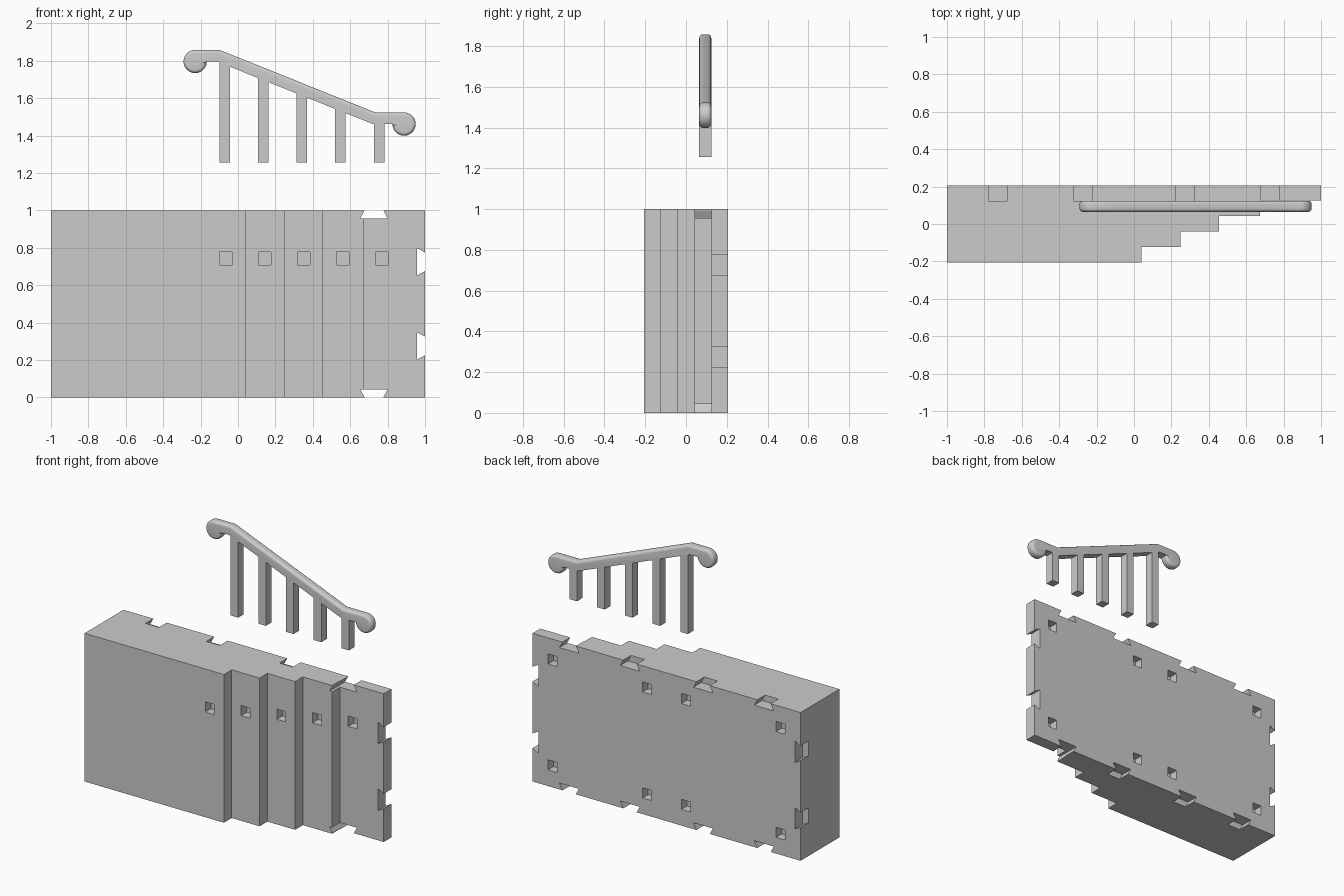
import bpy, bmesh, math

if "Cube" in bpy.data.objects:
    bpy.data.objects.remove(bpy.data.objects["Cube"])

STEP = 0.083
LEVELS = [-0.207 + STEP * i for i in range(5)]
BACK = 0.207
FRONT_OF_PLATE = BACK - STEP


def prism(bm, pts, offset):
    """Extrude a closed 3D outline by an offset vector."""
    face = bm.faces.new([bm.verts.new(p) for p in pts])
    ext = bmesh.ops.extrude_face_region(bm, geom=[face])
    moved = [g for g in ext["geom"] if isinstance(g, bmesh.types.BMVert)]
    bmesh.ops.translate(bm, verts=moved, vec=offset)
    bmesh.ops.recalc_face_normals(bm, faces=bm.faces[:])


def box(bm, x0, x1, y0, y1, z0, z1):
    prism(bm, [(x0, y0, z0), (x1, y0, z0), (x1, y0, z1), (x0, y0, z1)], (0, y1 - y0, 0))


def make(name, bm):
    mesh = bpy.data.meshes.new(name)
    bm.to_mesh(mesh)
    bm.free()
    obj = bpy.data.objects.new(name, mesh)
    bpy.context.collection.objects.link(obj)
    return obj


# Stepped block: stair outline in plan, extruded upward
bm = bmesh.new()
edges_x = [-1, 0.04, 0.248, 0.455, 0.673, 1]
outline = []
for i, y in enumerate(LEVELS):
    outline += [(edges_x[i], y, 0), (edges_x[i + 1], y, 0)]
outline += [(1, BACK, 0), (-1, BACK, 0)]
prism(bm, outline, (0, 0, 1))
block = make("stair_block", bm)

# Dovetail notches round the rim, wider inside than at the edge
bm = bmesh.new()
dovetail = [(-0.039, 0.02), (0.039, 0.02), (0.073, -0.043), (-0.073, -0.043)]
for x in (-0.727, -0.273, 0.273, 0.727):
    front = 0.0 if x > 0.7 else FRONT_OF_PLATE
    for edge, s in ((1, 1), (0, -1)):
        prism(bm, [(x + w, front, edge + s * d) for w, d in dovetail], (0, 0.25 - front, 0))
for z in (0.275, 0.725):
    for s in (-1, 1):
        front = FRONT_OF_PLATE if s < 0 else 0.0
        prism(bm, [(s * (1 + d), front, z + w) for w, d in dovetail], (0, 0.25 - front, 0))

# Square sockets: five on the treads, eight on the back
for i, y in enumerate(LEVELS):
    x = -0.066 + 0.2085 * i
    box(bm, x - 0.033, x + 0.033, y - 0.02, y + 0.06, 0.709, 0.778)
for x in (-0.851, -0.145, 0.145, 0.851):
    for z in (0.143, 0.857):
        box(bm, x - 0.034, x + 0.034, BACK - 0.06, BACK + 0.02, z - 0.034, z + 0.034)
cutter = make("notch_cutter", bm)
cutter.hide_render = True

mod = block.modifiers.new("notches", "BOOLEAN")
mod.operation = "DIFFERENCE"
mod.solver = "EXACT"
mod.object = cutter
bpy.context.view_layer.objects.active = block
bpy.ops.object.modifier_apply(modifier=mod.name)
bpy.data.objects.remove(cutter)

# Handrail: side outline with a round knob at each end
Y0, Y1 = 0.065, 0.124
R = 0.062


def arc(cx, cz, a0, a1, n=28):
    angles = [math.radians(a0 + (a1 - a0) * i / n) for i in range(n + 1)]
    return [(cx + R * math.cos(a), cz + R * math.sin(a)) for a in angles]


left = arc(-0.229, 1.796, 90, 360)
right = arc(0.888, 1.461, 180, 450)
under = [(-0.113, 1.796), (0.722, 1.461)]
profile = left + under + right + [(0.735, 1.523), (-0.1, 1.858)]
bm = bmesh.new()
prism(bm, [(x, Y0, z) for x, z in profile], (0, Y1 - Y0, 0))

# Round the rim everywhere except along the flat underside
flat = [left[-1]] + under + [right[0]]


def on_underside(v):
    return any(abs(v.co.x - x) + abs(v.co.z - z) < 1e-4 for x, z in flat)


rim = [e for e in bm.edges
       if abs(e.verts[0].co.y - e.verts[1].co.y) < 1e-5
       and not all(on_underside(v) for v in e.verts)]
bmesh.ops.bevel(bm, geom=rim, offset=0.018, segments=5, profile=0.5, affect="EDGES")
rail = make("handrail", bm)
bpy.ops.object.select_all(action="DESELECT")
rail.select_set(True)
bpy.context.view_layer.objects.active = rail
bpy.ops.object.shade_smooth_by_angle(angle=math.radians(25))

# Square posts under the handrail
for i in range(5):
    x = -0.072 + 0.2066 * i
    slope = (1.461 - 1.796) / (0.722 + 0.113)
    top = max(1.796 + slope * (x + 0.113), 1.461) + 0.02
    bm = bmesh.new()
    box(bm, x - 0.028, x + 0.028, Y0, Y1, 1.257, top)
    make(f"rail_post_{i + 1}", bm)
